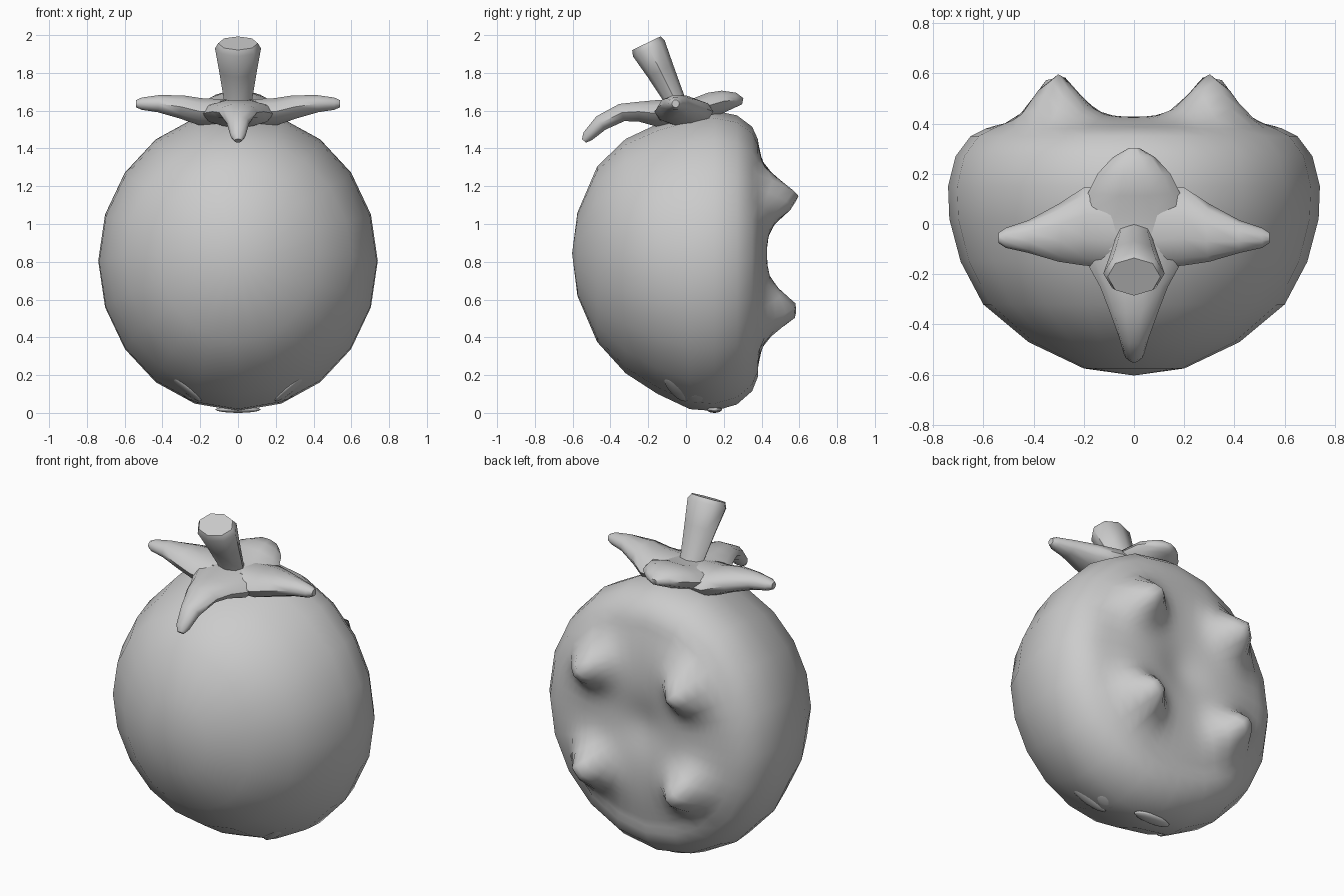
import bpy, math
from mathutils import Vector

if "Cube" in bpy.data.objects:
    bpy.data.objects.remove(bpy.data.objects["Cube"])


def make_object(name, verts, faces, angle=50):
    me = bpy.data.meshes.new(name)
    me.from_pydata(verts, [], faces)
    me.update()
    me.shade_smooth()
    me.set_sharp_from_angle(angle=math.radians(angle))
    ob = bpy.data.objects.new(name, me)
    bpy.context.collection.objects.link(ob)
    return ob


def bridge(rings, n):
    return [(r * n + i, r * n + (i + 1) % n, (r + 1) * n + (i + 1) % n, (r + 1) * n + i)
            for r in range(rings - 1) for i in range(n)]


def loft(name, stations, side, n=10):
    """Tube through stations of (centre, half width, half thickness)."""
    pts = [Vector(s[0]) for s in stations]
    side = Vector(side)
    verts = []
    for k, (c, w, t) in enumerate(stations):
        tangent = pts[min(k + 1, len(pts) - 1)] - pts[max(k - 1, 0)]
        up = tangent.cross(side).normalized()
        for i in range(n):
            a = math.tau * i / n
            verts.append(pts[k] + side * w * math.cos(a) + up * t * math.sin(a))
    last = (len(pts) - 1) * n
    faces = bridge(len(pts), n)
    faces += [tuple(range(n - 1, -1, -1)), tuple(range(last, last + n))]
    return finish(make_object(name, verts, faces))


def finish(ob):
    import bmesh
    bm = bmesh.new()
    bm.from_mesh(ob.data)
    bmesh.ops.recalc_face_normals(bm, faces=bm.faces)
    bm.to_mesh(ob.data)
    bm.free()
    return ob


# Body: rings stacked from front to back (y, half width, half height, centre z)
profile = [(-.575, .2, .22, .84), (-.47, .42, .465, .84), (-.32, .6, .62, .83),
           (-.15, .69, .715, .815), (.02, .735, .78, .80), (.15, .74, .795, .805),
           (.27, .71, .765, .81), (.35, .65, .70, .815), (.38, .59, .63, .82)]
N = 40


def back_height(x, z):
    """Knobbly back: four bumps round a shallow dip."""
    r = math.hypot(x, z - .84)
    fade = max(0, 1 - (r / .6) ** 6)
    h = .38 - .035 * math.exp(-(r / .15) ** 2)
    for sx in (-.31, .31):
        for sz in (.54, 1.14):
            d = math.hypot(x - sx, z - sz)
            h += .17 * math.exp(-(d / .115) ** 2) + .05 * fade * math.exp(-(d / .35) ** 2)
    return h


def ring(rx, rz, cz):
    out = []
    for i in range(N):
        a = math.tau * i / N
        f = math.cos(math.pi / 20) if i % 2 else 1   # keeps a 20-sided outline
        out.append((rx * f * math.cos(a), cz + rz * f * math.sin(a)))
    return out


verts = [(x, y, z) for y, rx, rz, cz in profile for x, z in ring(rx, rz, cz)]
rings = len(profile)
for k in range(1, 15):
    s = 1 - k / 15
    verts += [(x, back_height(x, z), z) for x, z in ring(.59 * s, .63 * s, .82 + .02 * (1 - s))]
    rings += 1
front, back = len(verts), len(verts) + 1
verts += [(0, -.603, .845), (0, back_height(0, .84), .84)]
faces = bridge(rings, N)
last = (rings - 1) * N
for i in range(N):
    j = (i + 1) % N
    faces += [(front, j, i), (back, last + i, last + j)]
finish(make_object("fruit_body", verts, faces, 70))

# Leaves on top: two sides, front and back
for label, s in (("left", -1), ("right", 1)):
    loft(label + "_leaf", [((0, -.02, 1.59), .16, .07), ((s * .2, -.01, 1.595), .155, .075),
                           ((s * .3, -.035, 1.62), .115, .065), ((s * .42, -.05, 1.637), .065, .048),
                           ((s * .51, -.055, 1.637), .04, .034), ((s * .54, -.055, 1.637), .02, .02)],
         (0, 1, 0))
loft("front_leaf", [((0, .02, 1.6), .2, .06), ((0, -.15, 1.585), .19, .075),
                    ((0, -.25, 1.595), .135, .055), ((0, -.34, 1.59), .1, .05),
                    ((0, -.45, 1.535), .06, .045), ((0, -.52, 1.465), .04, .032),
                    ((0, -.54, 1.44), .02, .015)], (1, 0, 0))
loft("back_leaf", [((0, -.1, 1.6), .2, .06), ((0, .05, 1.61), .22, .06), ((0, .13, 1.63), .18, .07),
                   ((0, .2, 1.65), .145, .06), ((0, .265, 1.657), .085, .04),
                   ((0, .3, 1.65), .025, .018)], (1, 0, 0))

# Stem: flared and leaning forward
loft("stem", [((0, -.03, 1.58), .085, .06), ((0, -.06, 1.66), .075, .055),
              ((0, -.135, 1.81), .1, .075), ((0, -.197, 1.93), .122, .094),
              ((0, -.21, 1.957), .105, .083)], (1, 0, 0), 8)


# Small flat spots under the body
def spot(name, loc, normal, long_dir, a, b):
    nrm = Vector(normal).normalized()
    u = Vector(long_dir)
    u = (u - nrm * u.dot(nrm)).normalized()
    v = nrm.cross(u)
    bpy.ops.mesh.primitive_uv_sphere_add(segments=16, ring_count=8, radius=1)
    ob = bpy.context.object
    ob.name = name
    for p in ob.data.vertices:
        p.co = Vector(loc) + u * p.co.x * a + v * p.co.y * b + nrm * p.co.z * .018
    ob.data.shade_smooth()


for label, s in (("left", -1), ("right", 1)):
    spot(label + "_front_spot", (s * .275, -.05, .13), (s * .55, -.25, -.8), (s * .15, -.1, .14), .115, .05)
    spot(label + "_side_spot", (s * .25, .07, .085), (s * .45, 0, -.9), (0, 1, 0), .07, .07)
spot("bottom_spot", (0, .15, .018), (0, 0, -1), (1, 0, 0), .12, .04)
